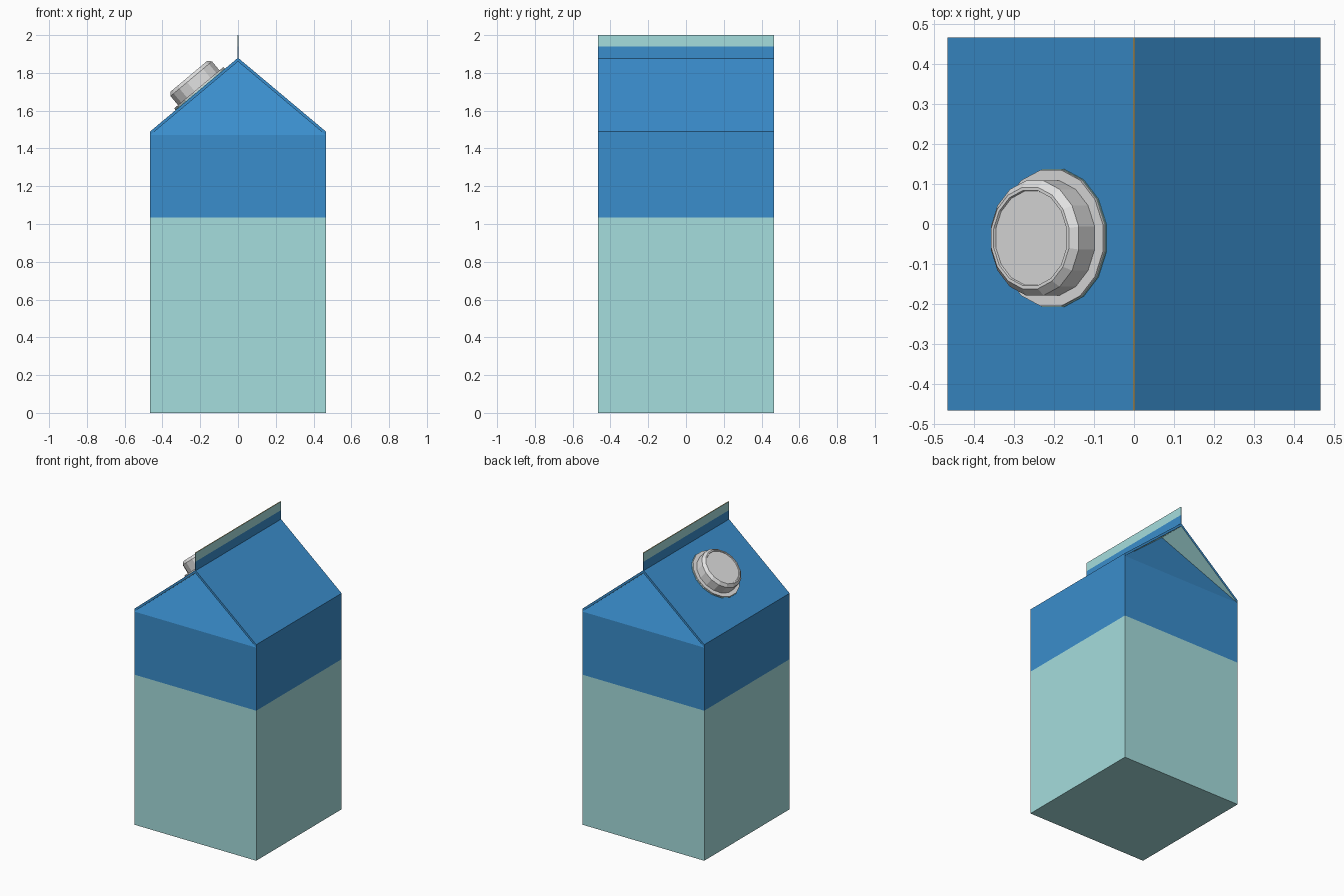
import bpy, bmesh, math
from mathutils import Matrix, Vector

if "Cube" in bpy.data.objects:
    bpy.data.objects.remove(bpy.data.objects["Cube"])


def srgb(r, g, b):
    lin = [c / 255 / 12.92 if c < 10 else ((c / 255 + 0.055) / 1.055) ** 2.4 for c in (r, g, b)]
    return (*lin, 1.0)


def material(name, rgb):
    m = bpy.data.materials.new(name)
    m.diffuse_color = srgb(*rgb)
    m.use_nodes = True
    m.node_tree.nodes["Principled BSDF"].inputs["Base Color"].default_value = m.diffuse_color
    return m


BLUE = material("blue", (58, 141, 204))
MINT = material("mint", (165, 221, 221))
GREY = material("light grey", (226, 226, 226))
TAN = material("paper tan", (212, 188, 125))

W = 0.465                       # half width of the carton
EAVE, RIDGE, SHEET = 1.49, 1.88, 0.02


def finish(name, bm, mats, rule=None, outward=True):
    if outward:
        bmesh.ops.recalc_face_normals(bm, faces=bm.faces)
    bm.normal_update()
    for f in bm.faces:
        f.material_index = rule(f) if rule else 0
    me = bpy.data.meshes.new(name)
    bm.to_mesh(me)
    bm.free()
    for m in mats:
        me.materials.append(m)
    ob = bpy.data.objects.new(name, me)
    bpy.context.collection.objects.link(ob)
    return ob


def cut(bm, z):
    geom = bm.verts[:] + bm.edges[:] + bm.faces[:]
    bmesh.ops.bisect_plane(bm, geom=geom, plane_co=(0, 0, z), plane_no=(0, 0, 1))


def extrude_y(profile):
    """Closed x-z profile extended over the full depth of the carton."""
    bm = bmesh.new()
    face = bm.faces.new([bm.verts.new((x, -W, z)) for x, z in profile])
    out = bmesh.ops.extrude_face_region(bm, geom=[face], use_keep_orig=True)
    verts = [g for g in out["geom"] if isinstance(g, bmesh.types.BMVert)]
    bmesh.ops.translate(bm, verts=verts, vec=(0, 2 * W, 0))
    return bm


# Carton body with inward-leaning gable triangles
bm = bmesh.new()
corners = [(-W, -W), (W, -W), (W, W), (-W, W)]
low = [bm.verts.new((x, y, 0)) for x, y in corners]
top = [bm.verts.new((x, y, EAVE - SHEET)) for x, y in corners]
bm.faces.new(low[::-1])
for i in range(4):
    j = (i + 1) % 4
    bm.faces.new((low[i], low[j], top[j], top[i]))
for a, b, y in ((0, 1, -0.275), (2, 3, 0.275)):
    bm.faces.new((top[a], top[b], bm.verts.new((0, y, RIDGE - SHEET))))
cut(bm, 1.035)
finish("carton_body", bm, [MINT, BLUE],
       lambda f: int(f.calc_center_median().z > 1.035))

# Sloping roof sheets, blue outside and mint underneath
for side, name in ((-1, "roof_left"), (1, "roof_right")):
    bm = extrude_y([(side * W, EAVE - SHEET), (side * W, EAVE),
                    (0, RIDGE), (0, RIDGE - SHEET)])
    finish(name, bm, [BLUE, MINT], lambda f: int(f.normal.z < -0.3))

# Upright sealing fin: blue foot, mint band, bare paper top edge
T = 0.003
bm = extrude_y([(-T, RIDGE - 0.01), (T, RIDGE - 0.01), (T, 2.0), (-T, 2.0)])
cut(bm, 1.94)
finish("sealing_fin", bm, [BLUE, MINT, TAN],
       lambda f: 2 if f.normal.z > 0.5 else int(f.calc_center_median().z > 1.94))

# Frame on the left roof sheet for the spout parts
u = Vector((W, 0, RIDGE - EAVE)).normalized()
v = Vector((0, 1, 0))
n = u.cross(v)
frame = Matrix((u, v, n)).transposed().to_4x4()
frame.translation = Vector((-0.2, -0.035, RIDGE - 0.2 * (RIDGE - EAVE) / W))


def lathe(name, profile, mat, sides=16):
    """Capped rings of (radius, height) around the roof normal."""
    bm = bmesh.new()
    rings = []
    for r, h in profile:
        angles = [(i + 0.5) * 2 * math.pi / sides for i in range(sides)]
        rings.append([bm.verts.new((r * math.cos(a), r * math.sin(a), h)) for a in angles])
    for a, b in zip(rings, rings[1:]):
        for i in range(sides):
            j = (i + 1) % sides
            bm.faces.new((a[i], a[j], b[j], b[i]))
    bm.faces.new(rings[0][::-1])
    bm.faces.new(rings[-1])
    bm.transform(frame)
    return finish(name, bm, [mat])


# Screw cap: seal ring, flange and bevelled cap with a sunken top
lathe("seal_ring", [(0.175, -0.002), (0.175, 0.004)], MINT)
lathe("cap_flange", [(0.173, 0.003), (0.173, 0.012)], GREY)
lathe("screw_cap", [(0.146, 0.01), (0.146, 0.074), (0.129, 0.092),
                    (0.121, 0.092), (0.119, 0.086)], GREY)
